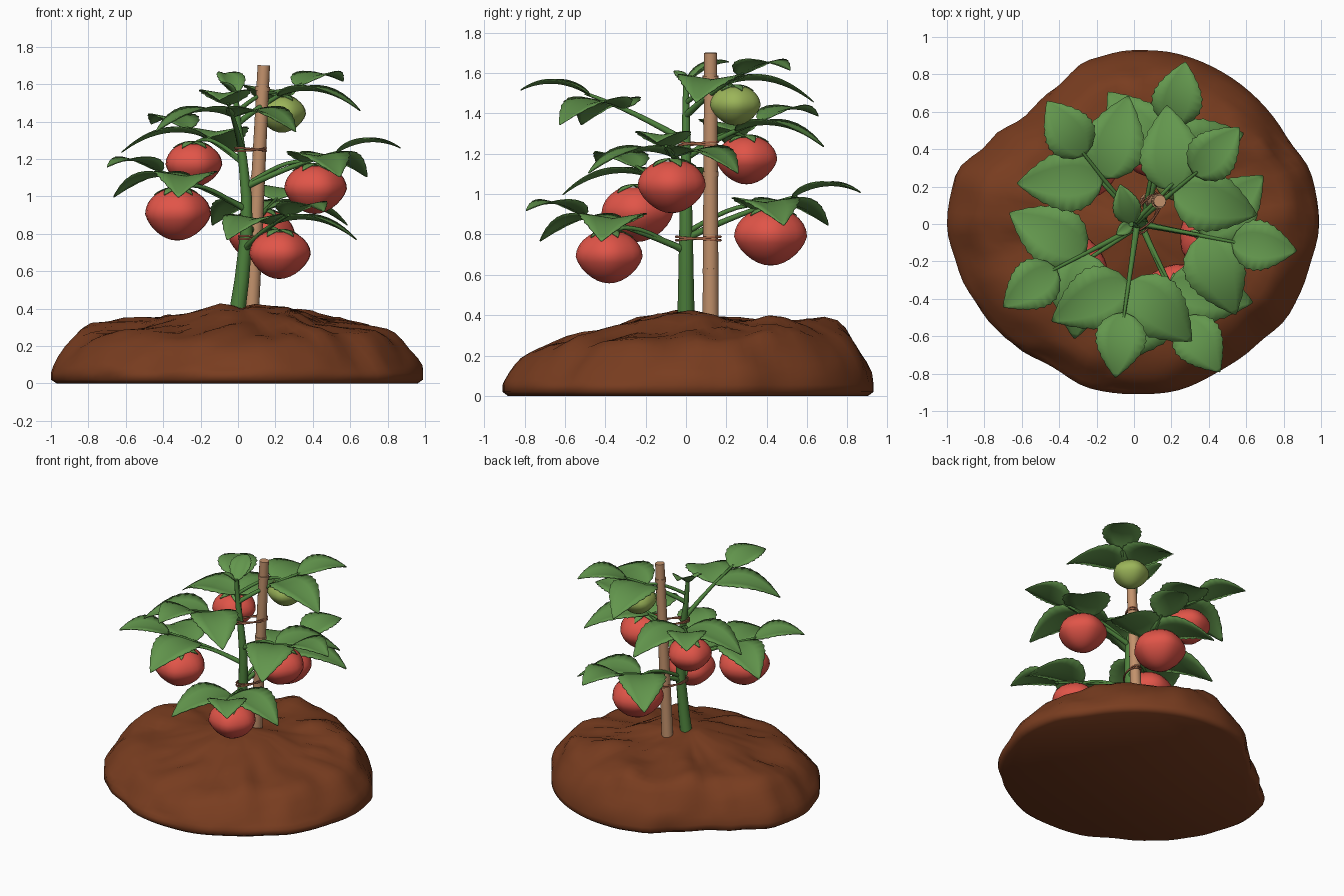
import bpy, bmesh, math
from mathutils import Vector, noise
from mathutils.geometry import interpolate_bezier

cube = bpy.data.objects.get("Cube")
if cube:
    bpy.data.objects.remove(cube, do_unlink=True)


def material(name, rgb):
    m = bpy.data.materials.new(name)
    m.use_nodes = True
    m.diffuse_color = (*rgb, 1)
    m.node_tree.nodes["Principled BSDF"].inputs["Base Color"].default_value = (*rgb, 1)
    return m


SOIL = material("soil brown", (0.19, 0.046, 0.014))
STEM = material("stem green", (0.075, 0.22, 0.045))
LEAF = material("leaf green", (0.125, 0.31, 0.075))
RED = material("ripe red", (0.75, 0.09, 0.065))
UNRIPE = material("unripe green", (0.33, 0.46, 0.1))
WOOD = material("stake tan", (0.54, 0.285, 0.15))
ROPE = material("rope brown", (0.34, 0.12, 0.06))


def finish(bm, name, mat, angle=60):
    bmesh.ops.recalc_face_normals(bm, faces=bm.faces)
    me = bpy.data.meshes.new(name)
    bm.to_mesh(me)
    bm.free()
    me.materials.append(mat)
    ob = bpy.data.objects.new(name, me)
    bpy.context.collection.objects.link(ob)
    bpy.ops.object.select_all(action="DESELECT")
    ob.select_set(True)
    bpy.context.view_layer.objects.active = ob
    bpy.ops.object.shade_smooth_by_angle(angle=math.radians(angle))
    return ob


def bridge(bm, a, b):
    n = len(a)
    for i in range(n):
        bm.faces.new((a[i], a[(i + 1) % n], b[(i + 1) % n], b[i]))


def tube(bm, pts, r0, r1, sides=8, closed=False):
    """Tapered tube along a path."""
    pts, rings, n = [Vector(p) for p in pts], [], len(pts)
    for i, p in enumerate(pts):
        if closed:
            d = pts[(i + 1) % n] - pts[i - 1]
        else:
            d = pts[min(i + 1, n - 1)] - pts[max(i - 1, 0)]
        d.normalize()
        u = d.cross(Vector((0, 0, 1)) if abs(d.z) < 0.9 else Vector((0, 1, 0))).normalized()
        v = d.cross(u)
        r = r0 + (r1 - r0) * i / (n - 1)
        ang = [math.tau * k / sides for k in range(sides)]
        rings.append([bm.verts.new(p + (u * math.cos(a) + v * math.sin(a)) * r) for a in ang])
    for a, b in zip(rings, rings[1:]):
        bridge(bm, a, b)
    if closed:
        bridge(bm, rings[-1], rings[0])
    else:
        bm.faces.new(rings[0])
        bm.faces.new(rings[-1])


def leaf(bm, base, heading, length, width, rise, drop, fold=0.16, teeth=0.035, rows=18):
    """Arched, pointed blade with a folded midrib and a toothed edge."""
    d = Vector((math.cos(heading), math.sin(heading), 0))
    side, grid = Vector((-d.y, d.x, 0)), []
    for i in range(rows + 1):
        t = i / rows
        w = width / 2 * max(0.015, math.sin(math.pi * t ** 0.72)) ** 0.85
        spine = Vector(base) + d * length * t
        spine.z += length * (rise * t - drop * t * t)
        row = []
        for u in (-1, -0.5, 0, 0.5, 1):
            k = 1 + (teeth if i % 2 else -teeth) * (abs(u) == 1)
            row.append(bm.verts.new(spine + side * u * w * k + Vector((0, 0, abs(u) * w * fold))))
        grid.append(row)
    for a, b in zip(grid, grid[1:]):
        for j in range(4):
            bm.faces.new((a[j], a[j + 1], b[j + 1], b[j]))


def thicken(ob, t):
    m = ob.modifiers.new("thickness", "SOLIDIFY")
    m.thickness, m.offset = t, 0


def lerp_table(table, x):
    for (x0, *a), (x1, *b) in zip(table, table[1:]):
        if x <= x1:
            f = max(0, (x - x0) / (x1 - x0))
            return [p + (q - p) * f for p, q in zip(a, b)]
    return list(table[-1][1:])


# Soil mound: lumpy outline, rounded shoulder, gentle crown
OUTLINE = [0.99, 0.985, 0.94, 0.94, 0.94, 0.94, 0.93, 0.91, 0.84, 0.82, 0.89, 0.99,
           1.0, 0.97, 0.94, 0.91, 0.88, 0.91, 0.91, 0.92, 0.91, 0.92, 0.96, 0.965]
PROFILE = [(1.0, 0.055), (0.985, 0.09), (0.96, 0.13), (0.925, 0.175), (0.89, 0.215),
           (0.85, 0.25), (0.8, 0.275), (0.73, 0.292), (0.65, 0.303), (0.56, 0.315),
           (0.47, 0.33), (0.37, 0.352), (0.27, 0.38), (0.18, 0.395), (0.1, 0.4), (0.04, 0.4)]
bm = bmesh.new()
SEG, rings = 96, []
for f, z in [(0.97, 0.0), (1.0, 0.02)] + PROFILE:
    ring = []
    for k in range(SEG):
        s = k / SEG * len(OUTLINE)
        i, a = int(s), math.tau * k / SEG
        q = (1 - math.cos(math.pi * (s - i))) / 2
        r = f * (OUTLINE[i] * (1 - q) + OUTLINE[(i + 1) % len(OUTLINE)] * q)
        p = Vector((r * math.cos(a), r * math.sin(a), z))
        if z > 0.06:
            lumps = noise.noise(p * 3.5) * 0.04 + abs(noise.noise(p * 5 + Vector((4, 1, 2)))) * 0.045
            push = 1 + 0.03 * noise.noise(p * 5.5) * f
            p.z += (lumps + 0.07 * p.y) * min(1, z / 0.25)
            p.xy *= push
        ring.append(bm.verts.new(p))
    rings.append(ring)
for a, b in zip(rings, rings[1:]):
    bridge(bm, a, b)
bm.faces.new(rings[0])
bm.faces.new(rings[-1])
finish(bm, "soil_mound", SOIL)

# Main stem
STEM_PATH = [(0.34, -0.01, 0), (0.55, 0.02, 0), (0.8, 0.045, 0), (1.0, 0.045, 0),
             (1.2, 0.025, 0), (1.38, 0, 0), (1.56, -0.015, 0)]


def stem_at(z):
    x, y = lerp_table(STEM_PATH, z)
    return Vector((x, y, z))


bm = bmesh.new()
tube(bm, [(x, y, z) for z, x, y in STEM_PATH], 0.044, 0.014, 12)
finish(bm, "main_stem", STEM)


# Support stake with raised joints
def stake_at(z):
    return Vector((0.073 + (z - 0.4) * 0.05, 0.122, z))


bm = bmesh.new()
tube(bm, [stake_at(z) for z in (0.34, 1.7)], 0.041, 0.033, 14)
for z in (0.62, 1.1, 1.575):
    tube(bm, [stake_at(z - 0.012), stake_at(z), stake_at(z + 0.012)], 0.04, 0.04, 14)
finish(bm, "support_stake", WOOD, 40)

# Rope ties around stem and stake
bm = bmesh.new()
for z in (0.78, 1.25):
    a, b = stem_at(z), stake_at(z)
    mid, along = (a + b) / 2, (b - a).normalized()
    across = Vector((-along.y, along.x, 0))
    for turn in (-1, 1):
        loop = []
        for k in range(24):
            t = math.tau * k / 24
            p = mid + along * math.cos(t) * 0.118 + across * math.sin(t) * 0.048
            loop.append(p + Vector((0, 0, turn * 0.009 * math.cos(t))))
        tube(bm, loop, 0.006, 0.006, 6, closed=True)
finish(bm, "rope_ties", ROPE)

# Leafy branches: start height, branch end, end-leaf heading in degrees
BRANCHES = [(0.93, (-0.44, -0.25, 1.14), 216), (1.26, (-0.055, -0.5, 1.5), 262),
            (0.72, (0.27, -0.53, 0.9), 305), (1.05, (0.55, -0.1, 1.24), -8),
            (1.39, (0.34, 0.28, 1.6), 46), (0.78, (0.21, 0.55, 0.99), 78),
            (1.18, (-0.28, 0.39, 1.37), 125)]
for n, (z, end, deg) in enumerate(BRANCHES, 1):
    start, end = stem_at(z), Vector(end)
    span = end - start
    lift = Vector((0, 0, 0.02))
    path = interpolate_bezier(start, start + span * 0.33 + lift, start + span * 0.66 + lift, end, 9)
    bm = bmesh.new()
    tube(bm, path, 0.018, 0.008)
    finish(bm, f"branch_{n}", STEM)
    bm = bmesh.new()
    heading, facing = math.radians(deg), math.atan2(span.y, span.x)
    leaf(bm, end - span.normalized() * 0.03, heading, 0.35, 0.27, 0.62, 0.54)
    node = path[5]
    for s in (-1, 1):
        leaf(bm, node, facing + s * math.radians(55), 0.46, 0.33, 0.4, 0.57)
    thicken(finish(bm, f"leaves_{n}", LEAF), 0.005)

# Young leaves at the tip
bm = bmesh.new()
leaf(bm, stem_at(1.545), math.radians(106), 0.22, 0.15, 0.95, 0.45, fold=0.4)
leaf(bm, stem_at(1.54), math.radians(215), 0.1, 0.07, 1.1, 0.4, fold=0.4)
thicken(finish(bm, "tip_leaves", LEAF), 0.005)

# Fruits: centre, radius, colour
FRUITS = [((-0.24, 0.3, 1.17), 0.152, RED), ((-0.325, -0.24, 0.905), 0.177, RED),
          ((0.41, -0.07, 1.04), 0.168, RED), ((0.22, -0.38, 0.69), 0.165, RED),
          ((0.12, 0.42, 0.79), 0.18, RED), ((0.235, 0.245, 1.44), 0.125, UNRIPE)]
for n, (c, r, mat) in enumerate(FRUITS, 1):
    c = Vector(c)
    bm = bmesh.new()
    bmesh.ops.create_uvsphere(bm, u_segments=25, v_segments=14, radius=1)
    for v in bm.verts:
        a, flat = math.atan2(v.co.y, v.co.x), math.hypot(v.co.x, v.co.y)
        ribs = 1 + 0.03 * math.cos(5 * a) * flat
        dent = 0.16 * max(0, 1 - flat / 0.4) if v.co.z > 0 else 0
        h = v.co.z * 0.8 - dent
        if v.co.z < 0:
            ribs *= 1 - 0.2 * abs(v.co.z)
        v.co = c + Vector((v.co.x * ribs, v.co.y * ribs, h)) * r
    finish(bm, f"fruit_{n}", mat)
    # Sepals and fruit stalk
    top = c + Vector((0, 0, r * 0.8))
    bm = bmesh.new()
    for k in range(5):
        leaf(bm, top, math.tau * (k + 0.3) / 5, r * 0.72, r * 0.36, 0.15, 0.46, -0.1, 0, 6)
    thicken(finish(bm, f"sepals_{n}", LEAF), 0.005)
    start = stem_at(c.z + r * 0.1)
    bend = top + (start - top) * 0.25
    bend.z = top.z + 0.06
    bm = bmesh.new()
    tube(bm, interpolate_bezier(start, (start + bend) / 2, bend, top - Vector((0, 0, 0.02)), 10), 0.013, 0.009)
    finish(bm, f"fruit_stalk_{n}", STEM)
